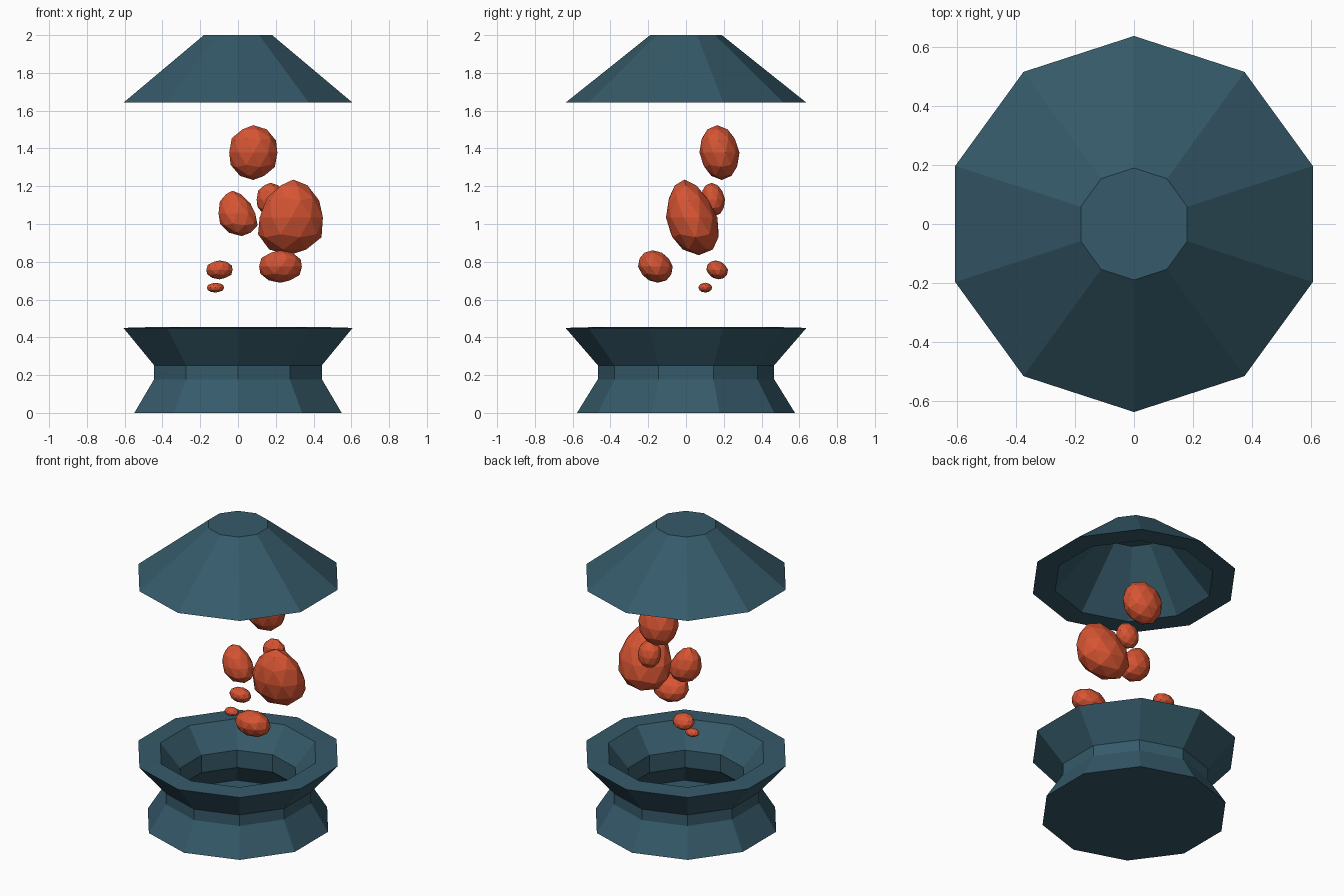
import bpy, bmesh, math

if "Cube" in bpy.data.objects:
    bpy.data.objects.remove(bpy.data.objects["Cube"])

SIDES = 10


def material(name, rgb):
    m = bpy.data.materials.new(name)
    m.diffuse_color = (*rgb, 1)
    m.use_nodes = True
    m.node_tree.nodes["Principled BSDF"].inputs["Base Color"].default_value = m.diffuse_color
    return m


teal = material("teal metal", (0.036, 0.102, 0.142))
red = material("orange red wax", (0.68, 0.09, 0.033))


def finish(bm, name, mat):
    bmesh.ops.recalc_face_normals(bm, faces=bm.faces)
    me = bpy.data.meshes.new(name)
    bm.to_mesh(me)
    bm.free()
    me.materials.append(mat)
    ob = bpy.data.objects.new(name, me)
    bpy.context.collection.objects.link(ob)
    return ob


def turned(name, profile, mat):
    """Spin a (radius, z) profile into a ten-sided shell, capping both ends."""
    bm = bmesh.new()
    rings = []
    for r, z in profile:
        rings.append([bm.verts.new((r * math.cos(a), r * math.sin(a), z))
                      for a in (math.pi / 2 + 2 * math.pi * k / SIDES
                                for k in range(SIDES))])
    for lo, hi in zip(rings, rings[1:]):
        for k in range(SIDES):
            n = (k + 1) % SIDES
            bm.faces.new((lo[k], lo[n], hi[n], hi[k]))
    bm.faces.new(rings[0])
    bm.faces.new(rings[-1])
    return finish(bm, name, mat)


def blob(name, centre, radii, lean=(0, 0), taper=0.0):
    """Faceted wax blob: leaning ellipsoid, narrower at the top by taper."""
    bm = bmesh.new()
    bmesh.ops.create_icosphere(bm, subdivisions=2, radius=1)
    for v in bm.verts:
        x, y, z = v.co
        w = 1 - taper * z
        v.co = (x * radii[0] * w + lean[0] * z,
                y * radii[1] * w + lean[1] * z,
                z * radii[2])
    ob = finish(bm, name, red)
    ob.location = centre
    return ob


# Hollow waisted base: outside going up, then inside going down to the floor
turned("base", [(0.577, 0), (0.467, 0.178), (0.467, 0.252), (0.638, 0.45),
                (0.497, 0.454), (0.37, 0.30), (0.37, 0.183), (0.565, 0.006)], teal)

# Hollow conical cap, its wall thinning towards the flat top
turned("cap", [(0.19, 2.0), (0.638, 1.642), (0.497, 1.642), (0.187, 1.995)], teal)

# Floating wax blobs
blob("top_blob", (0.081, 0.177, 1.378), (0.134, 0.106, 0.145), (0, -0.012))
blob("large_blob", (0.282, 0.03, 1.035), (0.176, 0.136, 0.2), (0.01, -0.038), 0.2)
blob("middle_blob", (-0.006, 0.005, 1.056), (0.102, 0.086, 0.12), (-0.025, 0.0), 0.22)
blob("rear_blob", (0.172, 0.143, 1.13), (0.077, 0.064, 0.088), (0, -0.008))
blob("lower_blob", (0.225, -0.162, 0.775), (0.119, 0.092, 0.086), (0, -0.014))
blob("small_blob", (-0.098, 0.165, 0.757), (0.073, 0.057, 0.05), (0, -0.009))
blob("tiny_blob", (-0.119, 0.102, 0.663), (0.047, 0.037, 0.026))
